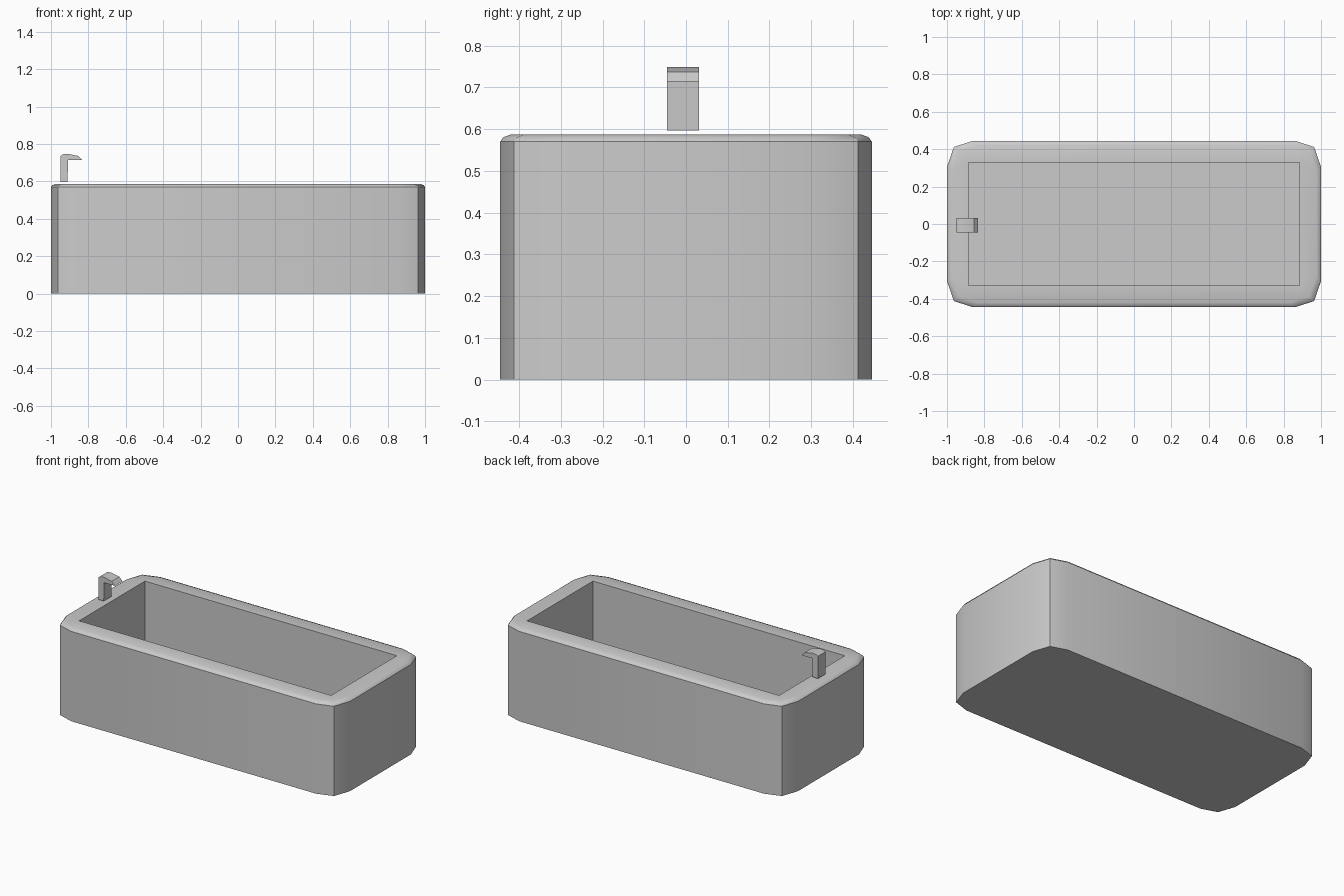
import bpy
import bmesh

if "Cube" in bpy.data.objects:
    bpy.data.objects.remove(bpy.data.objects["Cube"])

CORNER = [(1.0, 0.305), (0.963, 0.412), (0.86, 0.445)]
QUADRANTS = [(1, 1), (-1, 1), (-1, -1), (1, -1)]


def finish(bm, name):
    bmesh.ops.recalc_face_normals(bm, faces=bm.faces)
    mesh = bpy.data.meshes.new(name)
    bm.to_mesh(mesh)
    bm.free()
    obj = bpy.data.objects.new(name, mesh)
    bpy.context.collection.objects.link(obj)
    bpy.ops.object.select_all(action='DESELECT')
    obj.select_set(True)
    bpy.context.view_layer.objects.active = obj
    bpy.ops.object.shade_smooth_by_angle(angle=0.6)
    return obj


def outer_ring(bm, inset, z):
    ring = []
    for sx, sy in QUADRANTS:
        pts = CORNER if sx * sy > 0 else CORNER[::-1]
        ring += [bm.verts.new((sx * (x - inset), sy * (y - inset), z)) for x, y in pts]
    return ring


def inner_ring(bm, z):
    return [bm.verts.new((sx * 0.885, sy * 0.33, z)) for sx, sy in QUADRANTS]


def bridge(bm, a, b):
    n = len(a)
    for i in range(n):
        j = (i + 1) % n
        bm.faces.new((a[i], a[j], b[j], b[i]))


# Tub: outer shell with rounded lip
bm = bmesh.new()
rings = [outer_ring(bm, d, z) for d, z in
         [(0, 0), (0, 0.57), (0.007, 0.58), (0.025, 0.587)]]
bm.faces.new(rings[0])
for low, high in zip(rings, rings[1:]):
    bridge(bm, low, high)

# Tub: flat rim from the chamfered outline to the square basin
top, rim, floor = rings[-1], inner_ring(bm, 0.587), inner_ring(bm, 0.10)
for i in range(12):
    j = (i + 1) % 12
    a, b = rim[i // 3], rim[j // 3]
    bm.faces.new((top[i], top[j], a) if a is b else (top[i], top[j], b, a))

# Tub: basin walls and floor
bridge(bm, rim, floor)
bm.faces.new(floor)
finish(bm, "bathtub")

# Faucet: side profile extruded across y
profile = [(-0.948, 0.596), (-0.948, 0.737), (-0.938, 0.745), (-0.91, 0.748),
           (-0.865, 0.737), (-0.833, 0.714), (-0.908, 0.714), (-0.912, 0.596)]
profile[4:5] = [(-0.868, 0.739), (-0.855, 0.737)]
bm = bmesh.new()
near, far = [[bm.verts.new((x, y, z)) for x, z in profile] for y in (-0.045, 0.031)]
bm.faces.new(near)
bm.faces.new(far)
bridge(bm, near, far)
finish(bm, "faucet")
